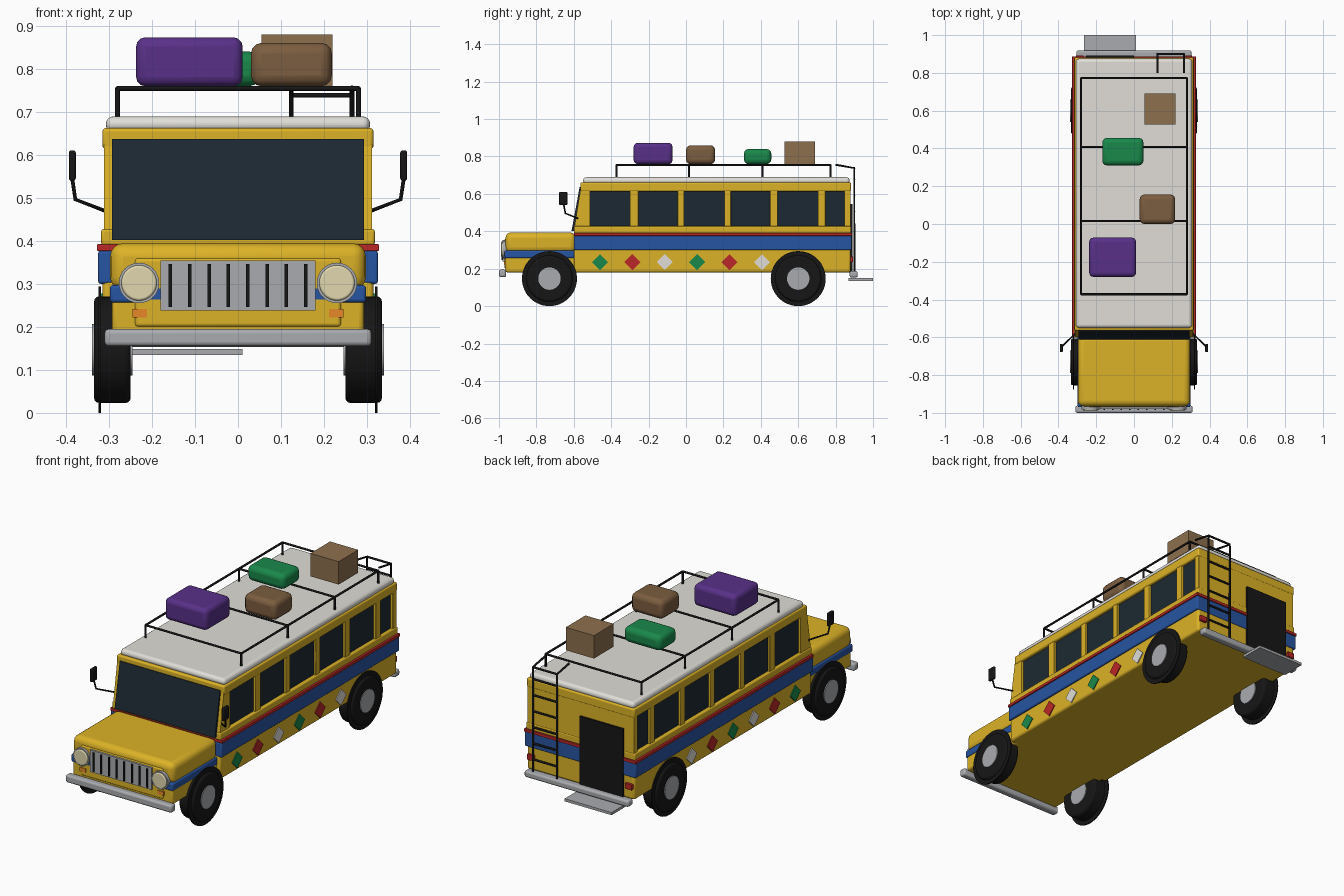
import bpy, bmesh
from math import radians, pi
from mathutils import Vector

if "Cube" in bpy.data.objects:
    bpy.data.objects.remove(bpy.data.objects["Cube"])


def mat(name, r, g, b):
    m = bpy.data.materials.new(name)
    m.diffuse_color = (r, g, b, 1)
    m.use_nodes = True
    m.node_tree.nodes["Principled BSDF"].inputs["Base Color"].default_value = m.diffuse_color
    return m


YELLOW = mat("yellow", .72, .45, .02)
BLUE = mat("blue", .02, .09, .36)
RED = mat("red", .5, .02, .02)
GREEN = mat("green", .01, .25, .07)
WHITE = mat("white", .75, .73, .68)
GLASS = mat("glass", .012, .022, .032)
BLACK = mat("black", .008, .008, .008)
CHROME = mat("chrome", .4, .41, .43)
LAMP = mat("lamp", .75, .68, .42)
ORANGE = mat("orange", .8, .25, .02)
PURPLE = mat("purple", .1, .03, .25)
BROWN = mat("brown", .2, .11, .05)
CARD = mat("cardboard", .27, .16, .075)


def finish(name, bm, m, bevel=0, seg=3):
    bmesh.ops.recalc_face_normals(bm, faces=bm.faces)
    me = bpy.data.meshes.new(name)
    bm.to_mesh(me)
    bm.free()
    me.materials.append(m)
    o = bpy.data.objects.new(name, me)
    bpy.context.collection.objects.link(o)
    if bevel:
        b = o.modifiers.new("bevel", 'BEVEL')
        b.width, b.segments, b.limit_method = bevel, seg, 'ANGLE'
    bpy.context.view_layer.objects.active = o
    bpy.ops.object.select_all(action='DESELECT')
    o.select_set(True)
    bpy.ops.object.shade_smooth_by_angle(angle=radians(35))
    return o


def box(name, x, y, z, m, bevel=0, seg=3):
    """Box from (min, max) pairs on each axis."""
    bm = bmesh.new()
    bmesh.ops.create_cube(bm, size=1)
    for v in bm.verts:
        v.co = [r[0] if c < 0 else r[1] for c, r in zip(v.co, (x, y, z))]
    return finish(name, bm, m, bevel, seg)


def prism(name, profile, x, m, bevel=0):
    """Extrude a (y, z) profile along x."""
    bm = bmesh.new()
    f = bm.faces.new([bm.verts.new((x[0], y, z)) for y, z in profile])
    ext = bmesh.ops.extrude_face_region(bm, geom=[f])['geom']
    for v in ext:
        if isinstance(v, bmesh.types.BMVert):
            v.co.x = x[1]
    return finish(name, bm, m, bevel)


def disc(name, c, r, depth, axis, m, bevel=0, n=32):
    bm = bmesh.new()
    bmesh.ops.create_cone(bm, cap_ends=True, segments=n, radius1=r, radius2=r, depth=depth)
    q = Vector(axis).to_track_quat('Z', 'Y')
    for v in bm.verts:
        v.co = q @ v.co + Vector(c)
    return finish(name, bm, m, bevel)


def tube(name, paths, r, m=BLACK):
    cu = bpy.data.curves.new(name, 'CURVE')
    cu.dimensions, cu.bevel_depth, cu.bevel_resolution = '3D', r, 2
    cu.use_fill_caps = True
    for pts in paths:
        s = cu.splines.new('POLY')
        s.points.add(len(pts) - 1)
        for p, co in zip(s.points, pts):
            p.co = (*co, 1)
    cu.materials.append(m)
    o = bpy.data.objects.new(name, cu)
    bpy.context.collection.objects.link(o)
    return o


# Passenger body: skirt, bands, sill, glass core, header, roof
box("body_skirt", (-.315, .315), (-.6, .88), (.18, .31), YELLOW, .012)
box("blue_band", (-.325, .325), (-.6, .885), (.3, .377), BLUE, .006)
box("red_stripe", (-.328, .328), (-.6, .888), (.376, .392), RED, .003)
box("window_sill", (-.318, .318), (-.6, .882), (.39, .427), YELLOW, .006)
box("window_glass", (-.3, .3), (-.53, .87), (.41, .63), GLASS)
box("window_header", (-.315, .315), (-.565, .882), (.613, .662), YELLOW, .008)
box("roof", (-.307, .307), (-.55, .875), (.652, .689), WHITE, .017, 4)
box("rear_panel", (-.308, .308), (.85, .878), (.41, .63), YELLOW)

# Window pillars and slanted cab front
edges = [(-.3, -.255), (-.045, -.01), (.205, .24), (.45, .49), (.705, .745), (.847, .88)]
for a, b in edges:
    box("window_pillar", (-.312, .312), (a, b), (.42, .625), YELLOW, .003)
prism("cab_front_frame", [(-.6, .4), (-.56, .65), (-.512, .65), (-.512, .4)], (-.312, .312), YELLOW)
prism("windshield", [(-.612, .402), (-.569, .636), (-.555, .636), (-.598, .402)], (-.293, .293), GLASS)

# Hood, nose and blue nose band
box("nose_lower", (-.293, .293), (-.965, -.58), (.18, .28), YELLOW, .012)
box("nose_band", (-.298, .298), (-.97, -.59), (.256, .297), BLUE, .008)
box("hood", (-.297, .297), (-.965, -.59), (.285, .394), YELLOW, .03, 4)
box("nose_face", (-.24, .24), (-.97, -.9), (.2, .36), YELLOW, .008)

# Grille, lights and bumpers
box("grille", (-.18, .18), (-.98, -.96), (.238, .354), CHROME)
for i in range(8):
    x = -.157 + i * .0449
    box("grille_slot", (x - .004, x + .004), (-.986, -.97), (.246, .346), BLACK)
for s in (-1, 1):
    disc("headlight_rim", (s * .23, -.97, .302), .047, .024, (0, 1, 0), CHROME)
    disc("headlight", (s * .23, -.975, .302), .041, .026, (0, 1, 0), LAMP, .005)
    x = s * .228
    box("turn_signal", (x - .017, x + .017), (-.973, -.95), (.222, .242), ORANGE)
    x = s * .287
    box("tail_light", (x - .02, x + .02), (.87, .893), (.235, .265), RED, .003)
box("front_bumper", (-.31, .31), (-1, -.962), (.155, .195), CHROME, .01)
box("rear_bumper", (-.305, .305), (.875, .918), (.153, .187), CHROME, .01)

# Rear door and step
box("rear_door", (-.255, 0), (.87, .891), (.18, .545), BLACK)
box("rear_step", (-.265, .01), (.87, 1), (.135, .149), CHROME)

# Wheels with thin arch discs
for s in (-1, 1):
    for y in (-.73, .6):
        disc("wheel_arch", (s * .321, y, .147), .147, .006, (1, 0, 0), BLACK, n=48)
        disc("tire", (s * .292, y, .147), .124, .085, (1, 0, 0), BLACK, .012, 40)
        disc("wheel_hub", (s * .292, y, .147), .06, .094, (1, 0, 0), CHROME)

# Painted diamonds along the skirt
for i in range(6):
    y, z, d = -.46 + i * .1732, .235, .043
    for s in (-1, 1):
        prism("side_diamond", [(y - d, z), (y, z + d), (y + d, z), (y, z - d)],
              (s * .31, s * .32), (GREEN, RED, WHITE)[i % 3])

# Side mirrors
for s in (-1, 1):
    tube("mirror_arm", [[(s * .305, -.575, .468), (s * .378, -.645, .496), (s * .386, -.655, .55)]], .0045)
    x = s * .385
    box("mirror", (x - .008, x + .008), (-.678, -.634), (.54, .61), BLACK, .005)

# Roof rack
X, Z, ys = .28, .754, (-.372, .015, .408, .772)
rack = [[(-X, y, Z), (X, y, Z)] for y in ys]
rack += [[(s * X, ys[0], Z), (s * X, ys[-1], Z)] for s in (-1, 1)]
rack += [[(s * X, y, .68), (s * X, y, Z)] for s in (-1, 1) for y in ys]
tube("roof_rack", rack, .0055)

# Rear ladder
ladder = [[(x, .9, .18), (x, .9, .738), (x, .8, .756)] for x in (.124, .265)]
ladder += [[(.124, .9, z), (.265, .9, z)] for z in (.25, .335, .42, .505, .59, .675, .738)]
tube("rear_ladder", ladder, .0055)

# Luggage
box("purple_suitcase", (-.237, .011), (-.28, -.072), (.759, .873), PURPLE, .022)
box("brown_bag", (.03, .218), (0, .156), (.759, .86), BROWN, .025)
box("green_bag", (-.168, .05), (.31, .456), (.759, .84), GREEN, .025)
box("cardboard_box", (.055, .22), (.526, .69), (.759, .88), CARD)
